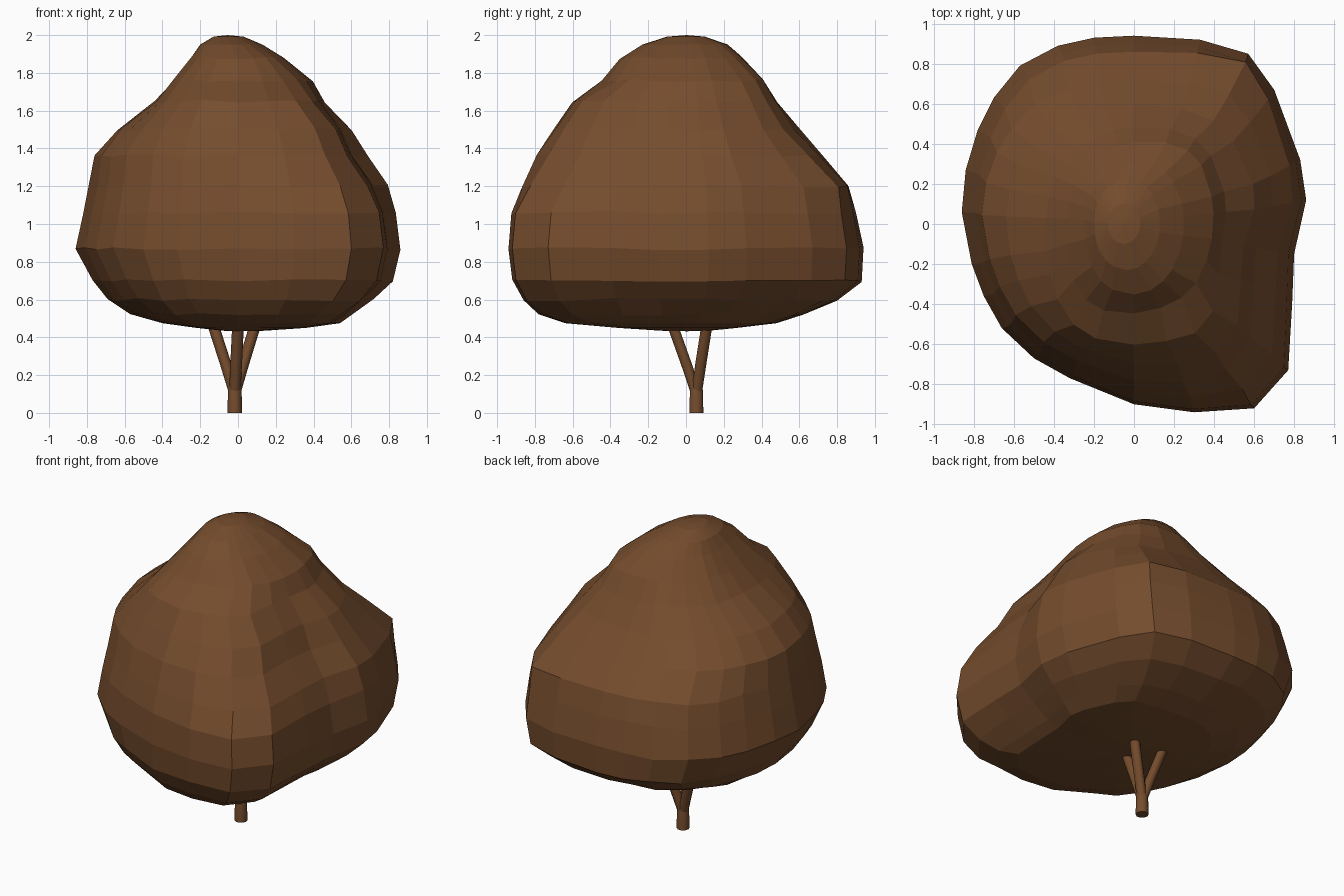
import bpy, bmesh, math, random
from mathutils import Vector

if "Cube" in bpy.data.objects:
    bpy.data.objects.remove(bpy.data.objects["Cube"])

random.seed(4)
bark = bpy.data.materials.new("brown")
bark.diffuse_color = (0.175, 0.072, 0.026, 1)
bark.use_nodes = True
bark.node_tree.nodes["Principled BSDF"].inputs["Base Color"].default_value = bark.diffuse_color


def finish(bm, name):
    bmesh.ops.recalc_face_normals(bm, faces=bm.faces)
    me = bpy.data.meshes.new(name)
    bm.to_mesh(me)
    bm.free()
    me.materials.append(bark)
    ob = bpy.data.objects.new(name, me)
    bpy.context.collection.objects.link(ob)
    return ob


# Widest outline of the crown seen from above
PLAN = [(.86, .12), (.83, .32), (.70, .67), (.57, .85), (.33, .92), (.0, .94),
        (-.2, .93), (-.38, .89), (-.57, .79), (-.7, .63), (-.78, .47), (-.84, .27),
        (-.86, .06), (-.81, -.2), (-.75, -.36), (-.66, -.52), (-.5, -.67), (-.32, -.77),
        (0, -.9), (.3, -.94), (.6, -.92), (.77, -.73), (.79, -.4), (.8, -.15)]

# Crown levels: height, then left, right, front and back extents
LEVELS = [(1.992, -.13, .03, -.10, .10), (1.95, -.20, .13, -.23, .22),
          (1.88, -.25, .25, -.35, .30), (1.76, -.34, .40, -.44, .40),
          (1.65, -.44, .47, -.60, .48), (1.50, -.64, .63, -.71, .60),
          (1.36, -.76, .72, -.81, .72), (1.20, -.79, .81, -.88, .86),
          (1.06, -.82, .84, -.925, .90), (0.87, -.86, .86, -.94, .94),
          (0.70, -.77, .82, -.92, .93), (0.60, -.69, .72, -.86, .80),
          (0.52, -.57, .61, -.78, .62), (0.475, -.40, .54, -.64, .48),
          (0.45, -.22, .36, -.36, .27), (0.435, -.08, .14, -.13, .12)]

# Swellings and hollows: angle, height, angular width, vertical width, amount
LOBES = [(-.25, 1.42, .4, .25, -.11), (.9, 1.76, .45, .14, .14),
         (.95, 1.22, .25, .14, .04), (-2.3, 1.72, .5, .16, .12),
         (-.85, 1.28, .35, .12, -.07), (-.8, 1.64, .35, .12, .09)]


# Lobed crown, lofted through the levels
def crown():
    bm = bmesh.new()
    rings = []
    for z, xl, xr, yf, yb in LEVELS:
        w = min(1, max(0, (1.75 - z) / 0.5))
        cx = (xl + xr) / 2 if z > 1.93 else 0
        ring = []
        for px, py in PLAN:
            u, v = px / .86, py / .94
            a = math.atan2(v, u)
            u, v = (w * u + (1 - w) * math.cos(a), w * v + (1 - w) * math.sin(a))
            x = cx + u * ((xr - cx) if u > 0 else (cx - xl))
            y = v * (yb if v > 0 else -yf)
            d = 1 + sum(k * math.exp(-((a - la) / aw) ** 2 - ((z - lz) / zw) ** 2)
                        for la, lz, aw, zw, k in LOBES)
            j = random.uniform(-.008, .008)
            ring.append(bm.verts.new((x * d, y * d, z + (j if .5 < z < 1.9 else 0))))
        rings.append(ring)
    n = len(PLAN)
    for a, b in zip(rings, rings[1:]):
        for i in range(n):
            k = (i + 1) % n
            bm.faces.new((a[i], a[k], b[k], b[i]))
    for ring, z in ((rings[0], 2.0), (rings[-1], .432)):
        c = sum((p.co for p in ring), Vector()) / n
        tip = bm.verts.new((c.x, c.y, z))
        for i in range(n):
            bm.faces.new((ring[i], ring[(i + 1) % n], tip))
    return finish(bm, "crown")


# Tapered limb through a few centre points
def limb(name, path, sides=10):
    bm = bmesh.new()
    rings = []
    for x, y, z, r in path:
        rings.append([bm.verts.new((x + r * math.cos(t * math.tau / sides),
                                    y + r * math.sin(t * math.tau / sides), z))
                      for t in range(sides)])
    for a, b in zip(rings, rings[1:]):
        for i in range(sides):
            k = (i + 1) % sides
            bm.faces.new((a[i], a[k], b[k], b[i]))
    bm.faces.new(rings[0])
    bm.faces.new(rings[-1])
    ob = finish(bm, name)
    for p in ob.data.polygons:
        p.use_smooth = len(p.vertices) == 4


crown()
TX, TY = -.017, .055
limb("trunk", [(TX, TY, 0, .039), (TX, TY, .12, .036), (TX, TY, .17, .026)])
for name, ex, ey in (("left_branch", -.13, .11), ("front_branch", 0, -.07),
                     ("right_branch", .09, .11)):
    limb(name, [(TX, TY, .10, .03),
                (TX + (ex - TX) * .4, TY + (ey - TY) * .4, .25, .031),
                (ex, ey, .46, .031)])
